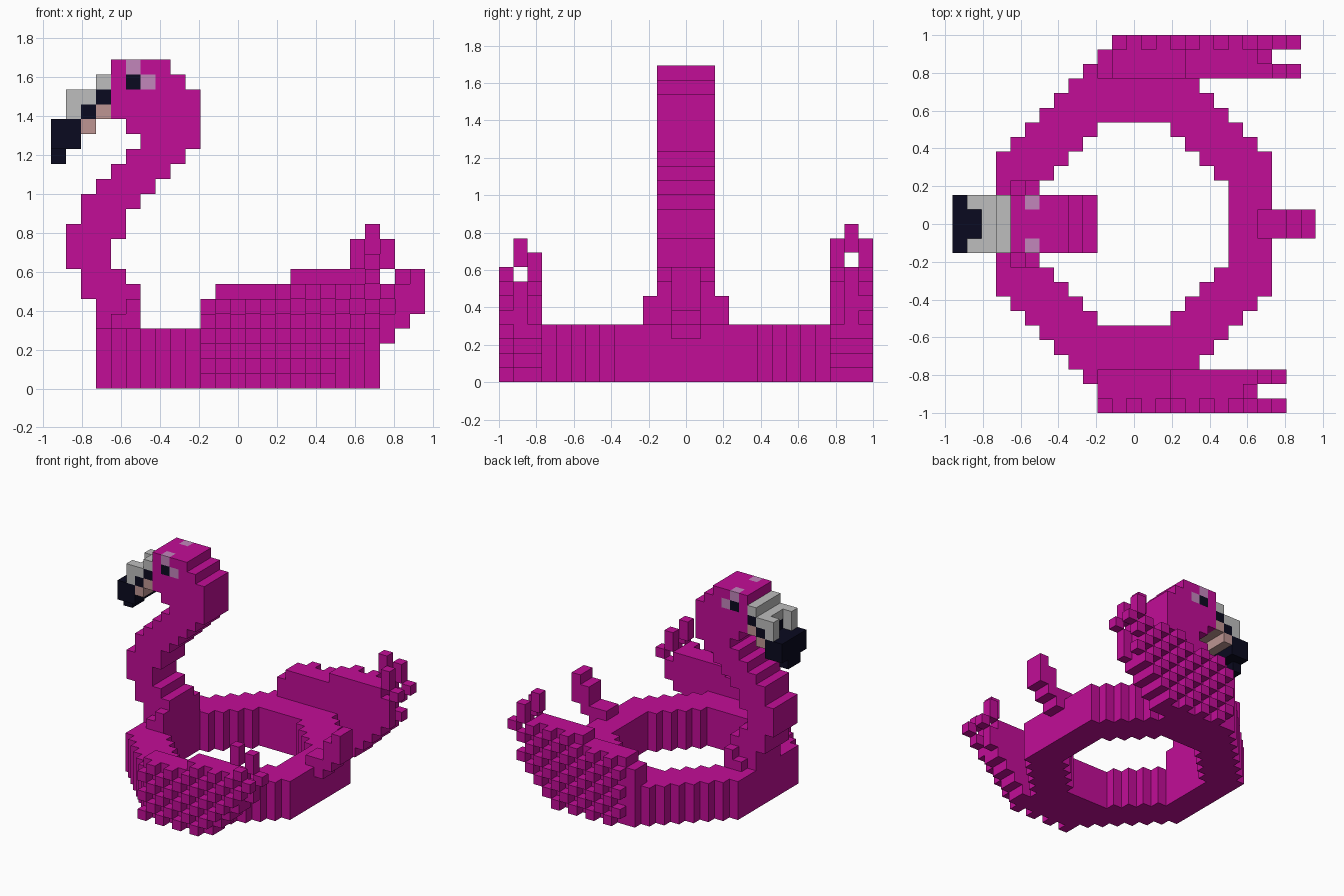
import bpy, bmesh
from mathutils import Vector

if "Cube" in bpy.data.objects:
    bpy.data.objects.remove(bpy.data.objects["Cube"])

U = 2 / 26                                # edge length of one block
ORIGIN = Vector((-12.5 * U, -13 * U, 0))  # corner of block (0, 0, 0)


def material(name, rgb):
    m = bpy.data.materials.new(name)
    m.use_nodes = True
    m.diffuse_color = (*rgb, 1)
    bsdf = m.node_tree.nodes["Principled BSDF"]
    bsdf.inputs["Base Color"].default_value = (*rgb, 1)
    bsdf.inputs["Roughness"].default_value = 0.8
    return m


MAGENTA = material("magenta", (0.54, 0.004, 0.31))
GREY = material("light grey", (0.51, 0.51, 0.51))
BLACK = material("blue black", (0.003, 0.003, 0.014))
PINK = material("dusty pink", (0.51, 0.30, 0.29))
LILAC = material("pale lilac", (0.54, 0.24, 0.50))


def box(i0, i1, j0, j1, k0, k1):
    """Block cells from the first to just before the second index on each axis."""
    return {(i, j, k) for i in range(i0, i1) for j in range(j0, j1) for k in range(k0, k1)}


def build(name, cells, mat):
    """Make one object from the exposed sides of a set of blocks."""
    bm = bmesh.new()
    verts = {}

    def vert(p):
        if p not in verts:
            verts[p] = bm.verts.new(ORIGIN + Vector(p) * U)
        return verts[p]

    for c in cells:
        for axis in range(3):
            a, b = (axis + 1) % 3, (axis + 2) % 3
            for side in (0, 1):
                n = list(c)
                n[axis] += 1 if side else -1
                if tuple(n) in cells:
                    continue
                corners = []
                for da, db in ((0, 0), (1, 0), (1, 1), (0, 1)):
                    p = list(c)
                    p[axis] += side
                    p[a] += da
                    p[b] += db
                    corners.append(vert(tuple(p)))
                bm.faces.new(corners if side else corners[::-1])
    mesh = bpy.data.meshes.new(name)
    bm.to_mesh(mesh)
    bm.free()
    mesh.materials.append(mat)
    obj = bpy.data.objects.new(name, mesh)
    bpy.context.collection.objects.link(obj)
    return obj


# Octagonal float ring, built in mirrored rows out from the centre line
ring = set()
for r in range(10):
    cut = max(0, r - 4)                   # outer corner steps
    row = set(range(3 + cut, 22 - cut))
    if r < 7:
        hole = max(0, r - 2)              # inner corner steps
        row -= set(range(6 + hole, 19 - hole))
    ring |= {(i, j, k) for i in row for j in (13 + r, 12 - r) for k in range(4)}
build("float_ring", ring, MAGENTA)

# Curved neck and head: start and end block of each layer, from the ring up
SPANS = [(3, 6), (3, 6), (2, 6), (2, 5), (1, 4), (1, 4), (1, 5), (2, 5), (2, 6),
         (3, 7), (4, 8), (5, 9), (6, 10), (5, 10), (4, 10), (4, 10), (4, 9), (4, 8)]
neck = set()
for k, (a, b) in enumerate(SPANS, start=4):
    neck |= box(a, b, 11, 15, k, k + 1)

# Buttresses where the neck meets the ring
for j in (10, 15):
    neck |= box(4, 6, j, j + 1, 4, 5) | box(5, 6, j, j + 1, 5, 6)

# Eyes: dark pupil with pale patches above and behind
pupils = {(5, j, 20) for j in (11, 14)}
patches = {(i, j, k) for i, k in ((5, 21), (6, 20)) for j in (11, 14)}
build("neck_and_head", neck - pupils - patches, MAGENTA)
build("eye_pupils", pupils, BLACK)
build("eye_patches", patches, LILAC)

# Hooked beak
upper = box(3, 4, 11, 15, 20, 21) | box(2, 3, 11, 15, 19, 20)
for j in (11, 14):
    upper |= box(1, 2, j, j + 1, 18, 20)
build("upper_beak", upper, GREY)
build("beak_stripe", box(3, 4, 11, 15, 19, 20) | box(2, 3, 11, 15, 18, 19), BLACK)
build("lower_beak", box(3, 4, 11, 15, 18, 19) | box(2, 3, 11, 15, 17, 18), PINK)
build("beak_tip", box(0, 2, 11, 15, 16, 18) | box(0, 1, 12, 14, 15, 16), BLACK)

# Upturned tail
tail = (box(21, 22, 12, 14, 4, 5) | box(22, 23, 12, 14, 3, 5)
        | box(23, 24, 12, 14, 4, 7) | box(24, 25, 12, 14, 5, 8))
build("tail", tail, MAGENTA)


def wing(name, inner, middle, outer, shift, outer_start, outer_tip):
    """Swept wing: two solid layers, a chequered feather layer and loose tips."""
    cells = set()
    for i in range(9, 24 - shift):
        s = i + shift
        bottom = max(0, i - 18 + shift)
        top = 4 if i == 9 else 6 if s <= 10 else 7 if s <= 15 else 8 if s <= 21 else 7
        top -= shift if i > 9 else 0
        if s == 23:
            bottom, top = 7 - shift, 8 - shift
        for k in range(bottom, top):
            cells.add((i, inner, k))
            if 10 <= i and s <= 21:
                cells.add((i, middle, k))
            if i >= outer_start and ((i + k) % 2 == 0 or s == 23):
                cells.add((i, outer, k))
    # Raised feather tips
    cells |= box(21 - shift, 22 - shift, middle, middle + 1, 9 - shift, 11 - shift)
    cells |= box(22 - shift, 23 - shift, inner, inner + 1, 8 - shift, 10 - shift)
    cells |= box(22 - shift, 23 - shift, outer, outer + 1, 8 - shift, outer_tip)
    build(name, cells, MAGENTA)


wing("back_wing", 23, 24, 25, 0, 11, 10)
wing("front_wing", 2, 1, 0, 1, 10, 8)
